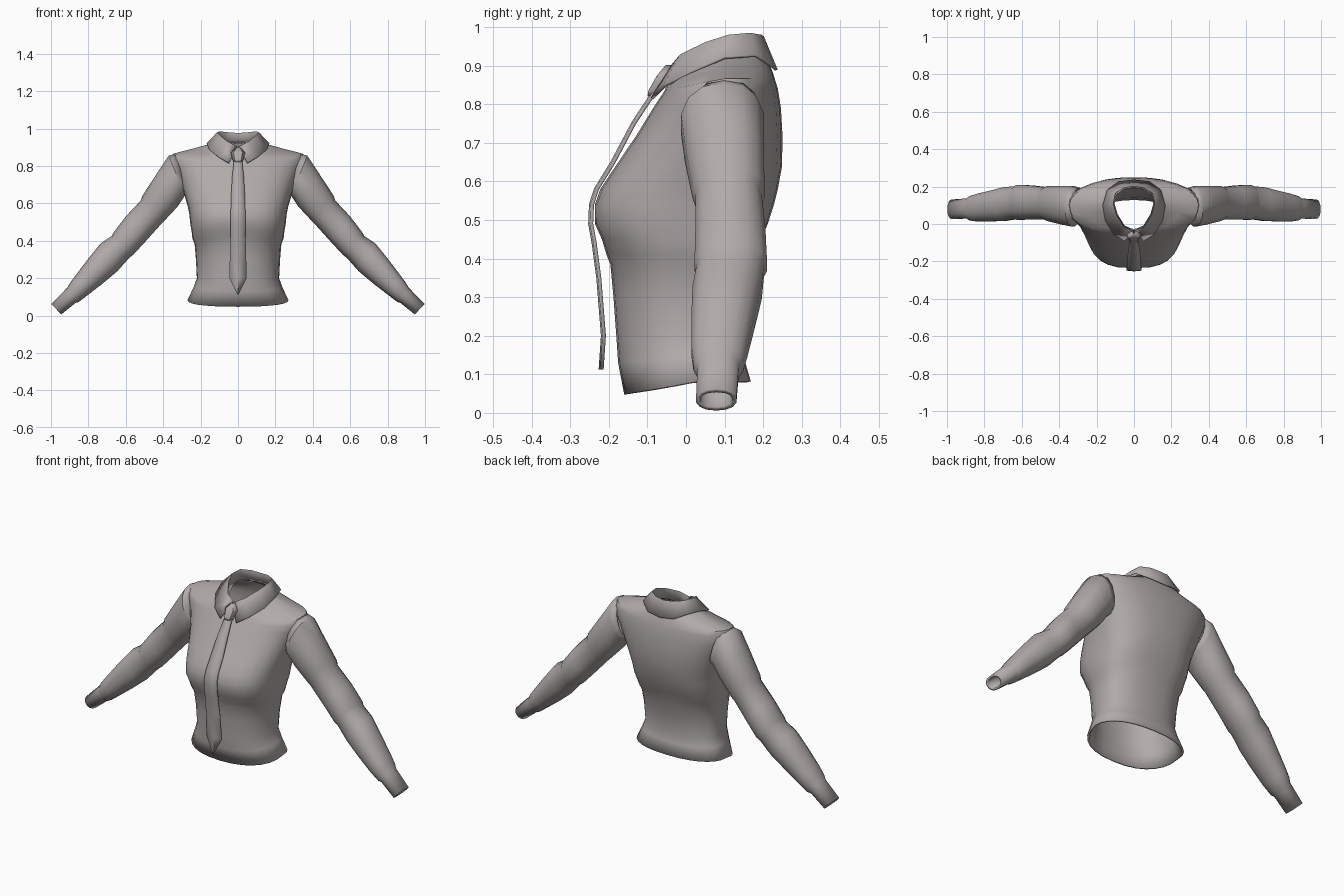
import bpy, bmesh, math

cloth = bpy.data.materials.new("warm grey cloth")
cloth.diffuse_color = (0.44, 0.405, 0.40, 1)


def loft(name, rows, closed=True, thick=0.0, offset=-1, angle=40):
    """Skin a list of equal-length point rows with quads."""
    bm = bmesh.new()
    vs = [[bm.verts.new(p) for p in r] for r in rows]
    n = len(rows[0])
    for a, b in zip(vs, vs[1:]):
        for i in range(n if closed else n - 1):
            j = (i + 1) % n
            bm.faces.new((a[i], a[j], b[j], b[i]))
    bmesh.ops.remove_doubles(bm, verts=bm.verts, dist=0.0005)
    bmesh.ops.recalc_face_normals(bm, faces=bm.faces)
    me = bpy.data.meshes.new(name)
    bm.to_mesh(me)
    bm.free()
    me.materials.append(cloth)
    ob = bpy.data.objects.new(name, me)
    bpy.context.collection.objects.link(ob)
    if thick:
        m = ob.modifiers.new("thickness", 'SOLIDIFY')
        m.thickness, m.offset = thick, offset
    bpy.ops.object.select_all(action='DESELECT')
    ob.select_set(True)
    bpy.context.view_layer.objects.active = ob
    bpy.ops.object.shade_smooth_by_angle(angle=math.radians(angle))
    return ob


def spow(v, e):
    return math.copysign(abs(v) ** e, v)


def torso_ring(z, hw, yf, yc, yb, n, drop, n_seg=28):
    """Rounded ring: separate front and back depth, front edge dropped."""
    pts = []
    for i in range(n_seg):
        a = 2 * math.pi * i / n_seg
        c, s = spow(math.cos(a), 2 / n), spow(math.sin(a), 2 / n)
        y = yc + s * ((yb - yc) if s > 0 else (yc - yf))
        pts.append((hw * c, y, z - drop * max(0, -s)))
    return pts


# Shirt body: z, half width, front y, middle y, back y, squareness, front drop
body = [
    (0.082, 0.270, -0.160, 0.02, 0.168, 2.3, 0.035),
    (0.150, 0.238, -0.176, 0.02, 0.148, 2.3, 0.02),
    (0.200, 0.220, -0.180, 0.02, 0.138, 2.3, 0.01),
    (0.300, 0.225, -0.188, 0.02, 0.150, 2.3, 0),
    (0.385, 0.232, -0.196, 0.02, 0.172, 2.4, 0),
    (0.410, 0.244, -0.206, 0.02, 0.180, 2.5, 0),
    (0.450, 0.248, -0.218, 0.02, 0.195, 2.7, 0),
    (0.490, 0.255, -0.236, 0.02, 0.212, 2.8, 0),
    (0.540, 0.260, -0.236, 0.03, 0.228, 2.7, 0),
    (0.580, 0.268, -0.222, 0.04, 0.238, 2.6, 0),
    (0.640, 0.285, -0.182, 0.06, 0.249, 2.5, 0),
    (0.720, 0.312, -0.128, 0.09, 0.250, 2.4, 0),
    (0.790, 0.340, -0.085, 0.10, 0.246, 2.3, 0),
    (0.840, 0.358, -0.065, 0.10, 0.238, 2.2, 0.02),
    (0.866, 0.345, -0.055, 0.10, 0.230, 2.2, 0.03),
    (0.890, 0.250, -0.050, 0.10, 0.222, 2.1, 0.04),
    (0.915, 0.160, -0.045, 0.10, 0.212, 2.0, 0.05),
    (0.935, 0.125, -0.035, 0.10, 0.200, 2.0, 0.05),
]
loft("shirt_body", [torso_ring(*r) for r in body], thick=0.01)

# Sleeve: outer x z, inner x z, front y, back y
sleeve = [
    (0.325, 0.868, 0.265, 0.650, 0.010, 0.195),
    (0.370, 0.855, 0.285, 0.640, -0.015, 0.205),
    (0.430, 0.765, 0.325, 0.580, -0.005, 0.205),
    (0.512, 0.640, 0.395, 0.505, 0.015, 0.205),
    (0.520, 0.615, 0.410, 0.490, 0.022, 0.198),
    (0.600, 0.530, 0.500, 0.390, 0.022, 0.208),
    (0.668, 0.440, 0.560, 0.325, 0.020, 0.212),
    (0.675, 0.425, 0.580, 0.310, 0.025, 0.204),
    (0.735, 0.385, 0.645, 0.237, 0.015, 0.198),
    (0.800, 0.305, 0.725, 0.170, 0.012, 0.180),
    (0.870, 0.213, 0.800, 0.112, 0.012, 0.162),
    (0.900, 0.172, 0.852, 0.072, 0.018, 0.150),
    (0.912, 0.150, 0.868, 0.068, 0.028, 0.138),
    (0.998, 0.062, 0.945, 0.006, 0.025, 0.132),
]


def sleeve_ring(side, xo, zo, xi, zi, yf, yb, n_seg=14):
    pts = []
    for i in range(n_seg):
        a = 2 * math.pi * i / n_seg
        c, s = spow(math.cos(a), 0.9), spow(math.sin(a), 0.9)
        t = 0.5 + 0.5 * c
        pts.append((side * (xi + (xo - xi) * t), (yf + yb) / 2 + s * (yb - yf) / 2,
                    zi + (zo - zi) * t))
    return pts


for side, label in ((1, "right_side"), (-1, "left_side")):
    loft("sleeve_" + label, [sleeve_ring(side, *r) for r in sleeve], thick=0.012)

# Collar: fold line and falling edge, from front point round to the nape
fold = [(0.004, -0.038, 0.900), (0.055, -0.015, 0.925), (0.095, 0.05, 0.957),
        (0.112, 0.11, 0.976), (0.100, 0.165, 0.981), (0.052, 0.195, 0.976), (0, 0.202, 0.972)]
fall = [(0.050, -0.088, 0.815), (0.105, -0.055, 0.848), (0.152, 0.02, 0.885),
        (0.165, 0.10, 0.920), (0.142, 0.18, 0.925), (0.080, 0.225, 0.897), (0, 0.234, 0.888)]
stand = [(x * 0.96, 0.08 + (y - 0.08) * 0.96, z - 0.055) for x, y, z in fold]


def mirrored(row):
    return row + [(-x, y, z) for x, y, z in reversed(row[:-1])]


loft("collar", [mirrored(r) for r in (fall, fold, stand)], closed=False,
     thick=0.008, offset=0, angle=50)

# Tie blade: z, y, half width
blade = [(0.850, -0.068, 0.024), (0.820, -0.088, 0.022), (0.750, -0.134, 0.030),
         (0.650, -0.187, 0.036), (0.580, -0.230, 0.038), (0.540, -0.243, 0.039),
         (0.490, -0.245, 0.040), (0.440, -0.236, 0.040), (0.350, -0.224, 0.042),
         (0.200, -0.212, 0.046), (0.112, -0.218, 0.001)]
loft("tie_blade", [[(-w, y, z), (0, y - 0.004, z), (w, y, z)] for z, y, w in blade],
     closed=False, thick=0.009, offset=0)

# Tie knot
knot = [(0.898, -0.045, 0.006), (0.870, -0.068, 0.036), (0.835, -0.088, 0.026), (0.822, -0.090, 0.020)]
loft("tie_knot", [[(-w, y + 0.012, z), (-w * 0.6, y - 0.006, z), (w * 0.6, y - 0.006, z),
                   (w, y + 0.012, z)] for z, y, w in knot], closed=False, thick=0.008, offset=0)
